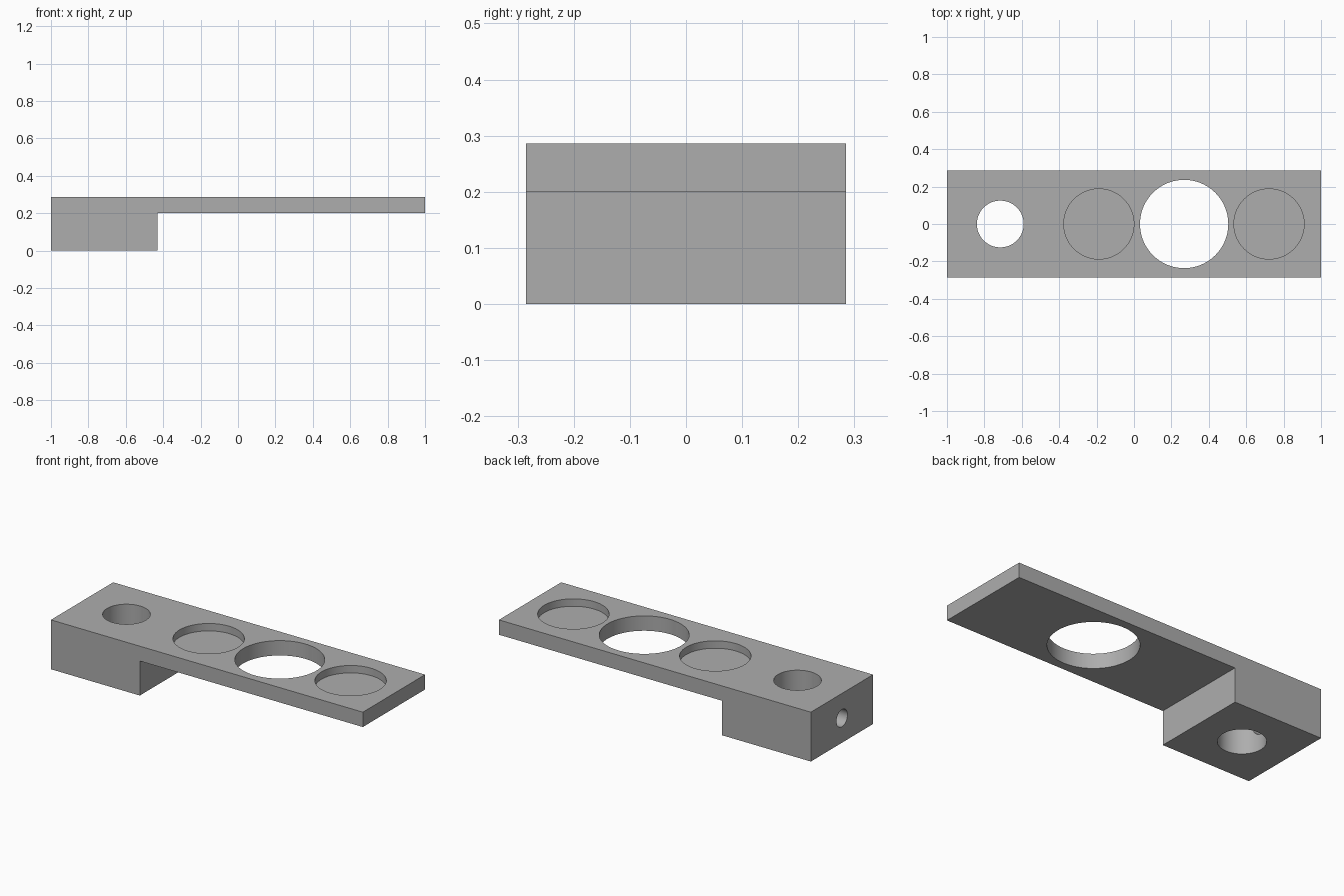
import bpy
import bmesh
import math

cube = bpy.data.objects.get("Cube")
if cube:
    bpy.data.objects.remove(cube, do_unlink=True)

HALF_LENGTH = 1.0
HALF_WIDTH = 0.285
TOP = 0.286
PLATE_BOTTOM = 0.2
BLOCK_END = -0.43
BORE_X = -0.715

grey = bpy.data.materials.new("plain_grey")
grey.use_nodes = True
colour = (0.42, 0.42, 0.42, 1)
grey.diffuse_color = colour
grey.node_tree.nodes["Principled BSDF"].inputs["Base Color"].default_value = colour


def extruded_bracket(name):
    """Extrude the L-shaped side profile across the width."""
    profile = [(-HALF_LENGTH, 0), (BLOCK_END, 0), (BLOCK_END, PLATE_BOTTOM),
               (HALF_LENGTH, PLATE_BOTTOM), (HALF_LENGTH, TOP), (-HALF_LENGTH, TOP)]
    bm = bmesh.new()
    face = bm.faces.new([bm.verts.new((x, -HALF_WIDTH, z)) for x, z in profile])
    result = bmesh.ops.extrude_face_region(bm, geom=[face])
    moved = [v for v in result["geom"] if isinstance(v, bmesh.types.BMVert)]
    bmesh.ops.translate(bm, verts=moved, vec=(0, 2 * HALF_WIDTH, 0))
    bmesh.ops.recalc_face_normals(bm, faces=bm.faces)
    mesh = bpy.data.meshes.new(name)
    bm.to_mesh(mesh)
    bm.free()
    mesh.materials.append(grey)
    obj = bpy.data.objects.new(name, mesh)
    bpy.context.collection.objects.link(obj)
    return obj


def drill(target, name, radius, centre, depth, rotation=(0, 0, 0), sides=96):
    """Cut a round hole or pocket with a temporary cylinder."""
    bpy.ops.mesh.primitive_cylinder_add(vertices=sides, radius=radius, depth=depth,
                                        location=centre, rotation=rotation)
    cutter = bpy.context.object
    cutter.name = name
    cutter.hide_render = True
    cutter.data.materials.append(grey)
    cut = target.modifiers.new(name, "BOOLEAN")
    cut.operation = "DIFFERENCE"
    cut.solver = "EXACT"
    cut.object = cutter
    bpy.context.view_layer.objects.active = target
    bpy.ops.object.modifier_apply(modifier=cut.name)
    bpy.data.objects.remove(cutter, do_unlink=True)


bracket = extruded_bracket("bracket")

# Through holes: mounting bore in the block, large opening in the plate
drill(bracket, "mounting_bore", 0.125, (BORE_X, 0, TOP / 2), 1)
drill(bracket, "large_opening", 0.236, (0.268, 0, TOP / 2), 1)

# Shallow round pockets on either side of the large opening
POCKET_DEPTH = 0.043
for name, x in (("inner_pocket", -0.188), ("outer_pocket", 0.722)):
    drill(bracket, name, 0.1875, (x, 0, TOP), 2 * POCKET_DEPTH)

# Set screw hole from the end face into the mounting bore
drill(bracket, "set_screw_hole", 0.05, ((BORE_X - 1.1) / 2, 0, TOP / 2),
      BORE_X + 1.1, (0, math.pi / 2, 0), 48)

# Smooth hole walls, sharp rims and corners
bpy.ops.object.select_all(action="DESELECT")
bracket.select_set(True)
bpy.context.view_layer.objects.active = bracket
bpy.ops.object.shade_smooth_by_angle(angle=math.radians(30))
